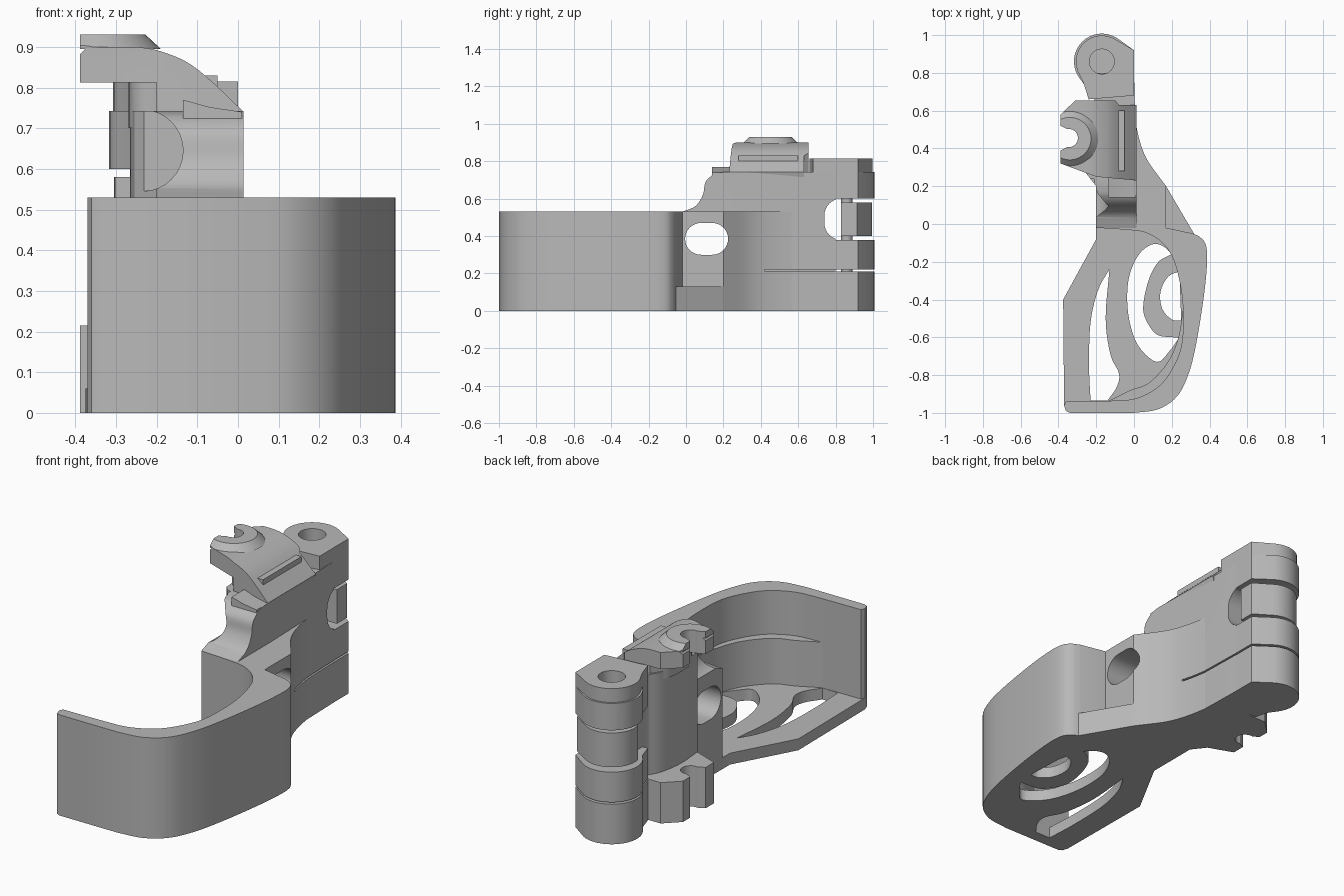
import bpy, bmesh, math
from mathutils import Vector

cube = bpy.data.objects.get("Cube")
if cube:
    bpy.data.objects.remove(cube, do_unlink=True)

grey = bpy.data.materials.new("plain grey")
grey.use_nodes = True
grey.diffuse_color = (0.48, 0.48, 0.48, 1)
grey.node_tree.nodes["Principled BSDF"].inputs["Base Color"].default_value = (0.48, 0.48, 0.48, 1)


def spline(pts, steps=5):
    """Smooth curve through the given 2D points."""
    p = [Vector(q) for q in pts]
    p = [2 * p[0] - p[1]] + p + [2 * p[-1] - p[-2]]
    out = []
    for a, b, c, d in zip(p, p[1:], p[2:], p[3:]):
        for i in range(steps):
            t = i / steps
            v = 0.5 * (2 * b + (c - a) * t + (2 * a - 5 * b + 4 * c - d) * t * t
                       + (3 * b - a - 3 * c + d) * t ** 3)
            out.append(tuple(v))
    return out + [tuple(pts[-1])]


def arc(cx, cy, r, a0, a1, n=16):
    return [(cx + r * math.cos(math.radians(a0 + (a1 - a0) * i / n)),
             cy + r * math.sin(math.radians(a0 + (a1 - a0) * i / n))) for i in range(n + 1)]


def prism(name, pts, lo, hi, axis="z"):
    """Extrude a closed profile along an axis; the profile is in the other two axes."""
    place = {"x": lambda u, v, w: (w, u, v),
             "y": lambda u, v, w: (u, w, v),
             "z": lambda u, v, w: (u, v, w)}[axis]
    bm = bmesh.new()
    face = bm.faces.new([bm.verts.new(place(u, v, lo)) for u, v in pts])
    new = bmesh.ops.extrude_face_region(bm, geom=[face])["geom"]
    shift = Vector(place(0, 0, hi - lo))
    bmesh.ops.translate(bm, vec=shift, verts=[g for g in new if isinstance(g, bmesh.types.BMVert)])
    bmesh.ops.recalc_face_normals(bm, faces=bm.faces)
    mesh = bpy.data.meshes.new(name)
    bm.to_mesh(mesh)
    bm.free()
    mesh.materials.append(grey)
    obj = bpy.data.objects.new(name, mesh)
    bpy.context.collection.objects.link(obj)
    return obj


def rect(u0, u1, v0, v1):
    return [(u0, v0), (u1, v0), (u1, v1), (u0, v1)]


def boolean(obj, tool, operation="DIFFERENCE"):
    mod = obj.modifiers.new(operation.lower(), "BOOLEAN")
    mod.operation, mod.solver, mod.object = operation, "EXACT", tool
    tool.hide_render = True
    tool.hide_set(True)
    helpers.append(tool)


helpers = []

# Curved cup wall with the flare that runs into the hinge arm
outer = [(-0.37, -0.96), (-0.36, -0.99), (-0.34, -1)] + spline(
    [(0.0, -1), (0.13, -0.98), (0.23, -0.91), (0.29, -0.79), (0.33, -0.63), (0.37, -0.38),
     (0.387, -0.2), (0.38, -0.11), (0.35, -0.07), (0.31, -0.05)])
inner = spline([(-0.2, -0.02), (-0.05, -0.03), (0.06, -0.045), (0.15, -0.1), (0.21, -0.19),
                (0.25, -0.35), (0.26, -0.5), (0.25, -0.65), (0.2, -0.77), (0.13, -0.86),
                (0.02, -0.92), (-0.1, -0.935), (-0.36, -0.94)])
flare = [(0.17, -0.02)] + spline([(0.17, 0.2), (0.07, 0.34), (0.025, 0.46), (0, 0.6)])
wall = prism("cup_wall", outer + flare + [(-0.1, 0.6), (-0.2, 0.2)] + inner, 0, 0.53)

# Thin ledge inside the wall
ledge = spline([(-0.14, -0.94), (-0.02, -0.88), (0.08, -0.84), (0.18, -0.73), (0.235, -0.6), (0.258, -0.46)])
prism("inner_ledge", ledge + [(0.3, -0.5), (0.28, -0.75), (0.17, -0.9), (0, -0.96)], 0.03, 0.3)

# Floor plate with openings
floor = prism("floor_plate", outer + [(0.17, 0.2), (-0.2, 0.2), (-0.2, -0.08), (-0.375, -0.4)], 0, 0.06)
long_slot = spline([(-0.13, -0.24), (-0.19, -0.35), (-0.23, -0.52), (-0.238, -0.75), (-0.23, -0.935)]) + spline(
    [(-0.14, -0.935), (-0.09, -0.86), (-0.08, -0.79), (-0.125, -0.69), (-0.15, -0.5), (-0.13, -0.24)])[:-1]
curved_slot = spline([(0.2, -0.16), (0.15, -0.115), (0.09, -0.11), (0.02, -0.17), (-0.03, -0.3), (-0.03, -0.48),
                      (0.02, -0.64), (0.12, -0.73), (0.19, -0.67), (0.24, -0.6)]) + spline(
    [(0.21, -0.6), (0.12, -0.585), (0.06, -0.5), (0.05, -0.42), (0.08, -0.29), (0.13, -0.2), (0.2, -0.16)])[:-1]
round_slot = spline([(0.24, -0.25), (0.18, -0.28), (0.14, -0.36), (0.15, -0.45), (0.2, -0.505), (0.25, -0.51)])
for shape in (long_slot, curved_slot, round_slot):
    boolean(floor, prism("floor_cutter", shape, -0.1, 0.2))

# Low sloping pad outside the wall
prism("side_pad", [(0.32, -0.055), (0.17, 0.2), (0.1, 0.1), (0.15, -0.06)], 0, 0.13)

# Upright arm: plan shape trimmed to a side profile
arm = prism("upright_arm", [(0, 0.8), (0.014, 0.25), (0.014, -0.02), (-0.2, -0.02), (-0.2, 0.2)] + spline(
    [(-0.255, 0.27), (-0.265, 0.42), (-0.245, 0.55), (-0.21, 0.62)]) + [(-0.21, 0.8)], 0, 0.8)
side = [(-0.03, -0.1), (-0.03, 0.53)] + spline(
    [(-0.02, 0.53), (0.05, 0.56), (0.09, 0.62), (0.105, 0.69), (0.15, 0.73), (0.2, 0.742)])
boolean(arm, prism("arm_trim", side + [(1, 0.742), (1, -0.1)], -1, 1, "x"), "INTERSECT")
boolean(arm, prism("neck_cutter", arc(-0.235, 0.645, 0.1, 0, 360, 32)[:-1], -0.2, 0.24, "y"))

# Side opening, hinge notch and parting slit
opening = prism("opening_cutter", arc(0.14, 0.385, 0.085, -90, 90) + arc(0.08, 0.385, 0.085, 90, 270), -1, 1, "x")
slit = prism("slit_cutter", rect(-0.04, 0.2, 0.42, 1.2), 0.212, 0.221)
notch = prism("notch_cutter", arc(0.83, 0.51, 0.09, 180, 90, 8) + [(1.2, 0.6), (1.2, 0.38)]
              + arc(0.83, 0.47, 0.09, 270, 180, 8), -1, 1, "x")
for part in (wall, arm):
    boolean(part, opening)
    boolean(part, slit)
boolean(arm, notch)

# Raised block on the arm in front of the clip
prism("raised_block", [(-0.135, 0.5), (-0.135, 0.77), (-0.07, 0.752), (0.01, 0.74), (0.01, 0.5)], 0.14, 0.27, "y")

# Hinge knuckles
pivot = (-0.17, 0.86)


def knuckle_plan(r):
    return [(0, 0.68), (0, 0.92)] + arc(*pivot, r, 58, 212) + [(-0.265, 0.74), (-0.24, 0.66)]


bore = prism("bore_cutter", arc(*pivot, 0.066, 0, 360, 32)[:-1], 0.62, 1)
for name, r, lo, hi in (("bottom_knuckle", 0.148, 0, 0.211), ("lower_knuckle", 0.148, 0.221, 0.38),
                        ("upper_knuckle", 0.148, 0.6, 0.742), ("top_cap", 0.138, 0.742, 0.815)):
    knuckle = prism(name, knuckle_plan(r), lo, hi)
    if lo > 0.5:
        boolean(knuckle, bore)
    elif lo > 0.1:
        boolean(knuckle, notch)
boolean(bpy.data.objects["upper_knuckle"], notch)
prism("middle_knuckle", [(-0.005, 0.83), (-0.005, 0.915)] + arc(*pivot, 0.135, 58, 192), 0.4, 0.58)
prism("hinge_pin", arc(*pivot, 0.03, 0, 360, 24)[:-1], 0.1, 0.62)

# Clips: upper one shaped by a curved section, lower one a flat plate
clip_plan = [(0.02, 0.63), (-0.08, 0.63), (-0.1, 0.655), (-0.31, 0.655), (-0.388, 0.58), (-0.388, 0.52)] + \
    arc(-0.345, 0.455, 0.048, 100, -100) + [(-0.388, 0.39), (-0.388, 0.32), (-0.2, 0.25), (0.02, 0.23)]
section = [(-0.2, 0.7), (-0.2, 0.812), (-0.39, 0.812), (-0.39, 0.88), (-0.37, 0.9)] + spline(
    [(-0.25, 0.9), (-0.2, 0.892), (-0.13, 0.865), (-0.07, 0.82), (0.012, 0.742)]) + [(0, 0.7)]
clip = prism("upper_clip", section, 0.1, 0.8, "y")
boolean(clip, prism("clip_trim", clip_plan, 0.5, 1.2), "INTERSECT")
prism("clip_post", spline([(-0.2, 0.28), (-0.262, 0.33), (-0.262, 0.5), (-0.21, 0.6)]) + [(-0.05, 0.6), (-0.05, 0.28)],
      0.7, 0.83)
prism("lower_clip", [(min(x, -0.05), y) for x, y in clip_plan[1:-1]], 0, 0.215)

# Tapered collar around the upper clip notch
collar = prism("clip_collar", arc(-0.34, 0.452, 0.15, 0, 360, 40)[:-1], 0.895, 0.93)
for v in collar.data.vertices:
    if v.co.z > 0.92:
        v.co.x = -0.34 + (v.co.x + 0.34) * 0.75
        v.co.y = 0.452 + (v.co.y - 0.452) * 0.75
boolean(collar, prism("collar_trim", clip_plan, 0.5, 1.2), "INTERSECT")

# Bake the cuts, drop the helpers and smooth the curved faces
bpy.context.view_layer.update()
graph = bpy.context.evaluated_depsgraph_get()
parts = [o for o in bpy.context.scene.objects if o.type == "MESH" and o not in helpers
         and grey.name in o.data.materials]
baked = {o: bpy.data.meshes.new_from_object(o.evaluated_get(graph)) for o in parts}
for o, mesh in baked.items():
    o.modifiers.clear()
    o.data = mesh
for tool in set(helpers):
    bpy.data.objects.remove(tool, do_unlink=True)
bpy.ops.object.select_all(action="DESELECT")
for o in parts:
    o.select_set(True)
bpy.context.view_layer.objects.active = parts[0]
bpy.ops.object.shade_smooth_by_angle(angle=math.radians(30))
